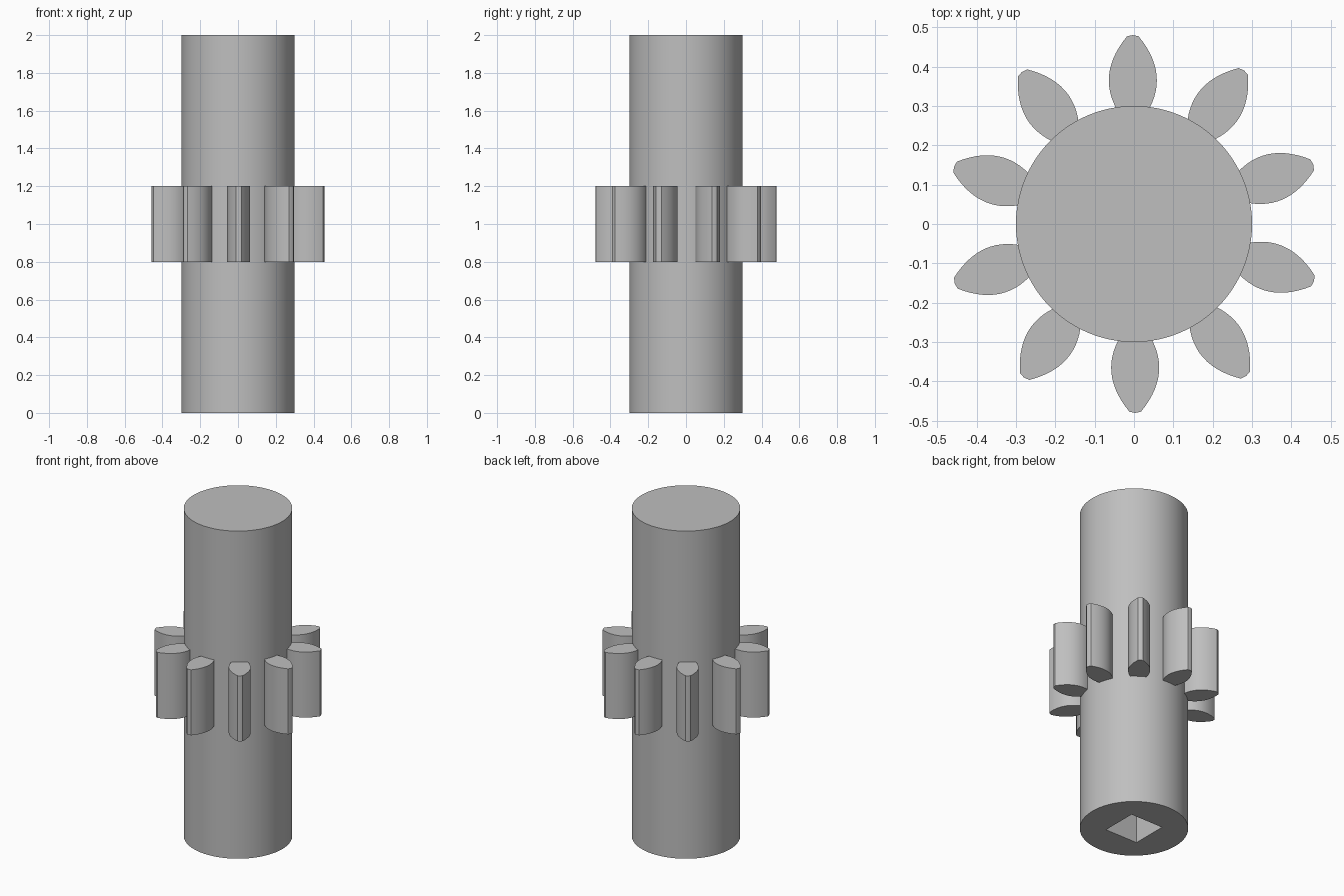
import bpy
import bmesh
from math import pi, radians
from mathutils import Matrix

cube = bpy.data.objects.get("Cube")
if cube:
    bpy.data.objects.remove(cube, do_unlink=True)

RADIUS, HEIGHT = 0.3, 2.0
TOOTH_COUNT, TOOTH_LOW, TOOTH_HIGH = 10, 0.8, 1.2
ROOT, TIP, STEPS = 0.28, 0.477, 14
SOCKET_SIDE, SOCKET_DEPTH = 0.22, 0.4

# One plain grey
grey = bpy.data.materials.new("plain_grey")
grey.use_nodes = True
colour = (0.52, 0.52, 0.52, 1)
grey.diffuse_color = colour
grey.node_tree.nodes["Principled BSDF"].inputs["Base Color"].default_value = colour


def smooth(obj):
    bpy.ops.object.select_all(action="DESELECT")
    obj.select_set(True)
    bpy.context.view_layer.objects.active = obj
    bpy.ops.object.shade_smooth_by_angle(angle=radians(25))


# Shaft
bpy.ops.mesh.primitive_cylinder_add(vertices=96, radius=RADIUS, depth=HEIGHT,
                                    location=(0, 0, HEIGHT / 2))
shaft = bpy.context.object
shaft.name = "shaft"
shaft.data.materials.append(grey)

# Square blind socket in the underside
bpy.ops.mesh.primitive_cube_add(size=1)
cutter = bpy.context.object
cutter.name = "socket_cutter"
cutter.hide_render = True
cutter.scale = (SOCKET_SIDE, SOCKET_SIDE, SOCKET_DEPTH * 2)
cutter.data.materials.append(grey)
cut = shaft.modifiers.new("socket", "BOOLEAN")
cut.operation = "DIFFERENCE"
cut.solver = "EXACT"
cut.object = cutter
bpy.context.view_layer.objects.active = shaft
bpy.ops.object.modifier_apply(modifier=cut.name)
bpy.data.objects.remove(cutter, do_unlink=True)
smooth(shaft)


# Petal-shaped tooth outline: curved flanks and a blunt tip
def half_width(r):
    return 0.061 - 3.7 * (r - 0.365) ** 2


radii = [ROOT + (TIP - ROOT) * i / STEPS for i in range(STEPS + 1)]
outline = [(r, -half_width(r)) for r in radii]
outline.append((TIP + 0.003, 0))
outline += [(r, half_width(r)) for r in reversed(radii)]

# Ring of teeth
for i in range(TOOTH_COUNT):
    bm = bmesh.new()
    base = bm.faces.new([bm.verts.new((x, y + 0.003, TOOTH_LOW)) for x, y in outline])
    top = bmesh.ops.extrude_face_region(bm, geom=[base])["geom"]
    bmesh.ops.translate(bm, vec=(0, 0, TOOTH_HIGH - TOOTH_LOW),
                        verts=[v for v in top if isinstance(v, bmesh.types.BMVert)])
    bmesh.ops.recalc_face_normals(bm, faces=bm.faces)
    bm.transform(Matrix.Rotation(pi / 2 + i * 2 * pi / TOOTH_COUNT, 4, "Z"))
    mesh = bpy.data.meshes.new(f"tooth_{i + 1}")
    bm.to_mesh(mesh)
    bm.free()
    mesh.materials.append(grey)
    tooth = bpy.data.objects.new(mesh.name, mesh)
    bpy.context.collection.objects.link(tooth)
    smooth(tooth)
